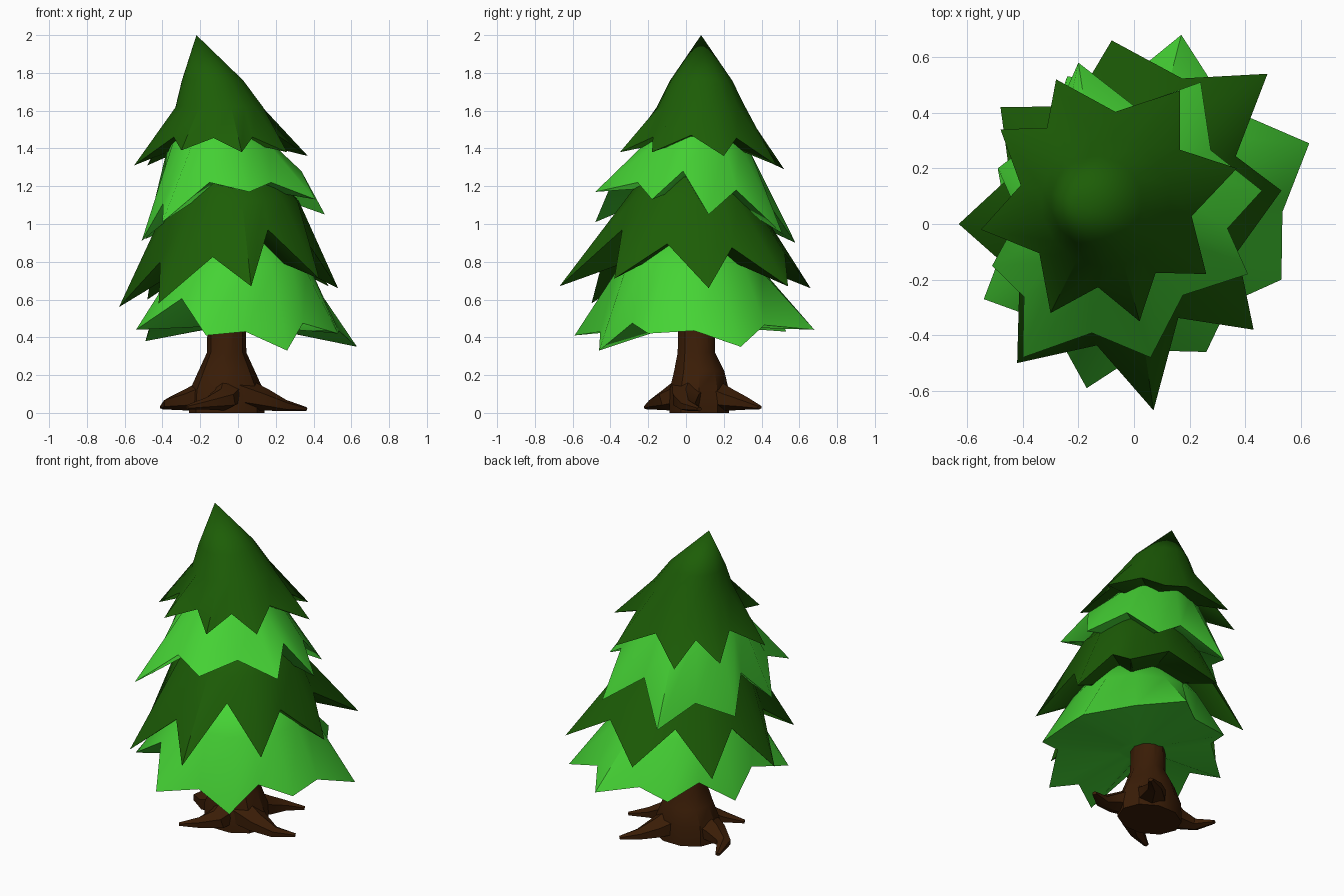
import bpy, bmesh, math
from mathutils import Vector

default = bpy.data.objects.get("Cube")
if default:
    bpy.data.objects.remove(default, do_unlink=True)


def make_material(name, colour):
    mat = bpy.data.materials.new(name)
    mat.use_nodes = True
    mat.diffuse_color = (*colour, 1)
    shader = next(n for n in mat.node_tree.nodes if n.type == 'BSDF_PRINCIPLED')
    shader.inputs["Base Color"].default_value = (*colour, 1)
    shader.inputs["Roughness"].default_value = 0.9
    return mat


light_green = make_material("light green", (0.06, 0.65, 0.035))
dark_green = make_material("dark green", (0.012, 0.11, 0.002))
bark_brown = make_material("bark brown", (0.042, 0.012, 0.002))


def bridge(bm, lower, upper):
    """Join two vertex loops of equal length with a band of faces."""
    count = len(lower)
    for i in range(count):
        j = (i + 1) % count
        bm.faces.new((lower[i], lower[j], upper[j], upper[i]))


def finish(bm, name, material, angle):
    bmesh.ops.recalc_face_normals(bm, faces=bm.faces)
    mesh = bpy.data.meshes.new(name)
    bm.to_mesh(mesh)
    bm.free()
    mesh.materials.append(material)
    obj = bpy.data.objects.new(name, mesh)
    bpy.context.collection.objects.link(obj)
    bpy.ops.object.select_all(action='DESELECT')
    obj.select_set(True)
    bpy.context.view_layer.objects.active = obj
    bpy.ops.object.shade_smooth_by_angle(angle=math.radians(angle))
    return obj


def foliage_tier(name, material, centre, apex, rings, hub_height, tips):
    """Jagged skirt: each tip is (x, y, z, rise and pull of the notch after it)."""
    bm = bmesh.new()
    middle = Vector((*centre, 0))
    rim = []
    for i, (x, y, z, rise, pull) in enumerate(tips):
        tip = Vector((x, y, z))
        following = Vector(tips[(i + 1) % len(tips)][:3])
        notch = middle + ((tip + following) / 2 - middle) * pull
        notch.z = (tip.z + following.z) / 2 + rise
        rim += [tip, notch]
    angles = [math.atan2(p.y - middle.y, p.x - middle.x) for p in rim]

    def circle(cx, cy, radius, height):
        return [bm.verts.new((cx + radius * math.cos(a), cy + radius * math.sin(a), height))
                for a in angles]

    edge = [bm.verts.new(p) for p in rim]
    # upper surface, narrowing to the apex
    below = edge
    for ring in rings:
        above = circle(*ring)
        bridge(bm, below, above)
        below = above
    top = bm.verts.new(apex)
    for i, vert in enumerate(below):
        bm.faces.new((vert, below[(i + 1) % len(below)], top))
    # underside
    hub = circle(*centre, 0.1, hub_height)
    bridge(bm, hub, edge)
    bm.faces.new(hub)
    return finish(bm, name, material, 50)


# Foliage, from the ground up
foliage_tier(
    "bottom_foliage", light_green, (0, 0.02), (-0.02, 0.03, 1.0),
    [(0, 0.02, 0.39, 0.75), (0, 0.02, 0.28, 0.9)], 0.46,
    [(-0.54, -0.27, 0.44, 0.18, 0.84), (-0.17, -0.59, 0.41, 0.06, 0.87),
     (0.26, -0.46, 0.33, 0.1, 0.87), (0.53, -0.2, 0.42, 0.05, 0.92),
     (0.63, 0.29, 0.35, 0.07, 0.85), (0.17, 0.68, 0.44, 0.03, 0.85),
     (-0.24, 0.53, 0.43, 0.09, 0.87), (-0.49, 0.2, 0.38, 0.09, 0.87)])

foliage_tier(
    "lower_middle_foliage", dark_green, (-0.01, 0.01), (-0.05, 0.03, 1.38),
    [(-0.02, 0.02, 0.35, 1.12), (-0.04, 0.03, 0.24, 1.28)], 0.88,
    [(-0.63, 0, 0.56, 0.23, 0.78), (-0.42, -0.5, 0.58, 0.2, 0.75),
     (0.07, -0.67, 0.67, 0.28, 0.65), (0.43, -0.38, 0.71, 0.21, 0.78),
     (0.53, 0.12, 0.66, 0.21, 0.73), (0.48, 0.54, 0.67, 0.18, 0.87),
     (-0.08, 0.66, 0.66, 0.22, 0.78), (-0.48, 0.42, 0.6, 0.24, 0.8)])

foliage_tier(
    "upper_middle_foliage", light_green, (-0.06, 0.04), (-0.1, 0.06, 1.68),
    [(-0.09, 0.05, 0.28, 1.42), (-0.1, 0.06, 0.16, 1.56)], 1.2,
    [(-0.51, -0.15, 0.91, 0.15, 0.85), (-0.4, -0.48, 1.01, 0.13, 0.83),
     (0.06, -0.48, 1.17, 0.07, 0.8), (0.41, -0.18, 1.13, 0.19, 0.8),
     (0.46, 0.12, 1.05, 0.18, 0.82), (0.24, 0.51, 0.95, 0.2, 0.76),
     (-0.2, 0.58, 0.9, 0.1, 0.86), (-0.49, 0.2, 0.92, 0.2, 0.8)])

foliage_tier(
    "top_foliage", dark_green, (-0.1, 0.08), (-0.22, 0.08, 2.0),
    [(-0.1, 0.08, 0.235, 1.62), (-0.135, 0.08, 0.165, 1.76)], 1.45,
    [(-0.55, -0.02, 1.31, 0.11, 0.74), (-0.3, -0.32, 1.39, 0.07, 0.74),
     (0.02, -0.35, 1.38, 0.08, 0.74), (0.26, -0.18, 1.38, 0.1, 0.74),
     (0.37, 0.2, 1.36, 0.12, 0.72), (0.165, 0.48, 1.31, 0.12, 0.77),
     (-0.28, 0.52, 1.29, 0.12, 0.76), (-0.48, 0.34, 1.31, 0.12, 0.74)])


def tube(name, path, radii, sides, flatten):
    """Tapering faceted limb along a path, squashed vertically."""
    bm = bmesh.new()
    points = [Vector(p) for p in path]
    loops = []
    for i, (point, radius) in enumerate(zip(points, radii)):
        along = points[min(i + 1, len(points) - 1)] - points[max(i - 1, 0)]
        side = along.cross(Vector((0, 0, 1))).normalized()
        up = side.cross(along).normalized() * flatten
        loop = []
        for k in range(sides):
            a = math.tau * (k + 0.5) / sides
            co = point + (side * math.cos(a) + up * math.sin(a)) * radius
            co.z = max(co.z, 0.01)
            loop.append(bm.verts.new(co))
        loops.append(loop)
    for lower, upper in zip(loops, loops[1:]):
        bridge(bm, lower, upper)
    bm.faces.new(loops[0])
    bm.faces.new(loops[-1])
    return finish(bm, name, bark_brown, 35)


# Trunk with a flared foot: height, x radius, y radius, y centre
bm = bmesh.new()
profile = [(0.0, 0.2, 0.165, 0.07), (0.12, 0.195, 0.165, 0.07), (0.22, 0.15, 0.14, 0.07),
           (0.32, 0.104, 0.104, 0.055), (0.6, 0.1, 0.1, 0.055)]
loops = [[bm.verts.new((-0.06 + rx * math.cos(math.tau * k / 10),
                        cy + ry * math.sin(math.tau * k / 10), z))
          for k in range(10)] for z, rx, ry, cy in profile]
for lower, upper in zip(loops, loops[1:]):
    bridge(bm, lower, upper)
bm.faces.new(loops[0])
bm.faces.new(loops[-1])
finish(bm, "trunk", bark_brown, 35)

# Curling roots
thickness = (0.12, 0.08, 0.045, 0.015)
roots = {
    "front_root": [(-0.07, 0.0, 0.11), (-0.08, -0.1, 0.07), (-0.16, -0.16, 0.05), (-0.27, -0.21, 0.03)],
    "left_root": [(0.0, 0.03, 0.11), (0.14, 0.0, 0.07), (0.25, 0.01, 0.035), (0.36, 0.07, 0.02)],
    "back_root": [(-0.02, 0.11, 0.11), (0.05, 0.23, 0.07), (0.11, 0.32, 0.05), (0.2, 0.39, 0.03)],
    "right_root": [(-0.13, 0.07, 0.11), (-0.26, 0.08, 0.07), (-0.36, 0.13, 0.05), (-0.4, 0.25, 0.03)],
}
for name, path in roots.items():
    tube(name, path, thickness, 6, 0.75)
